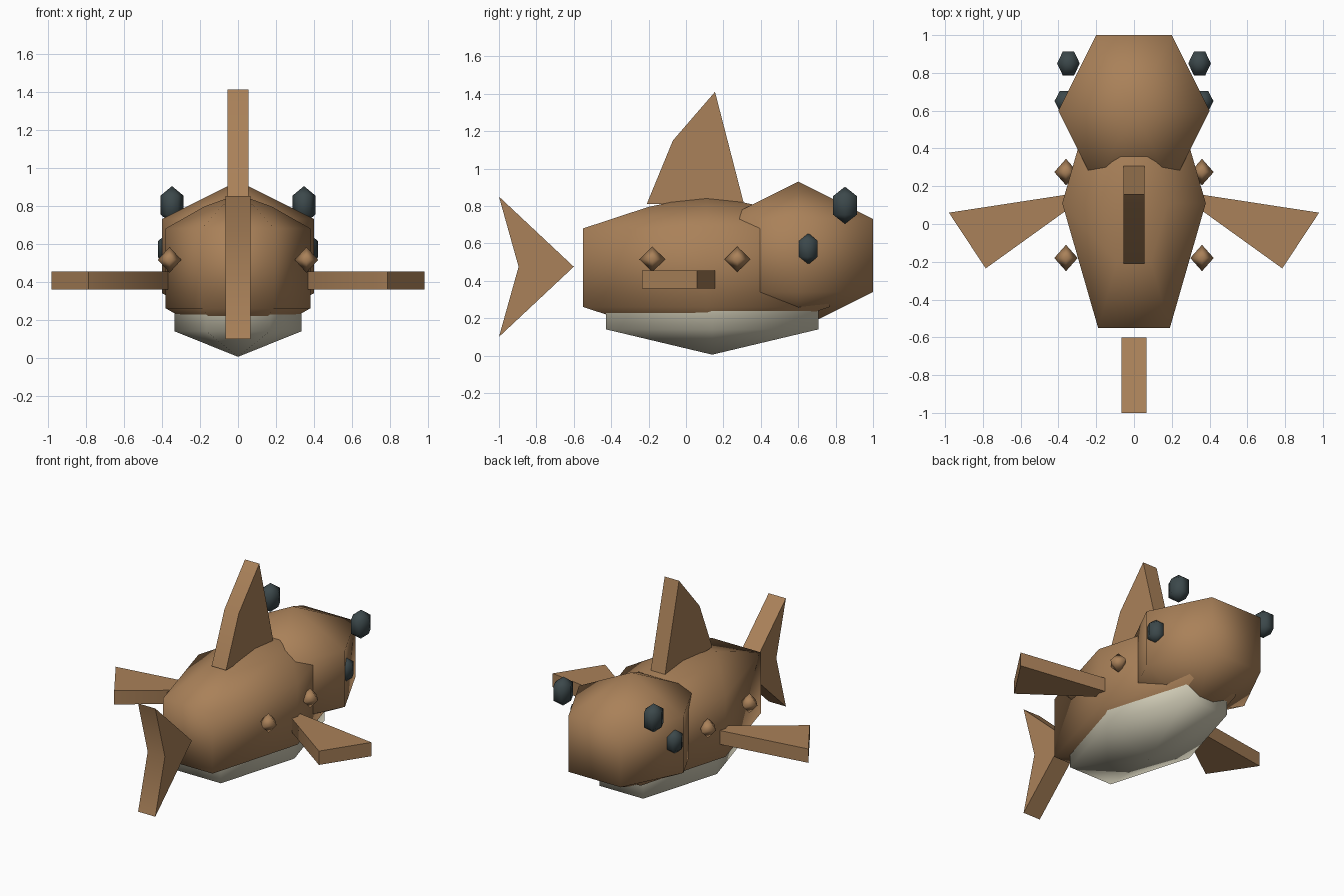
import bpy
import bmesh
from math import radians, cos, sin, pi

cube = bpy.data.objects.get("Cube")
if cube:
    bpy.data.objects.remove(cube, do_unlink=True)


def make_material(name, color):
    mat = bpy.data.materials.new(name)
    mat.use_nodes = True
    mat.diffuse_color = (*color, 1)
    mat.node_tree.nodes["Principled BSDF"].inputs["Base Color"].default_value = (*color, 1)
    return mat


BROWN = make_material("warm brown", (0.40, 0.22, 0.10))
CREAM = make_material("pale cream", (0.62, 0.59, 0.46))
SLATE = make_material("dark slate", (0.045, 0.065, 0.07))


def finish(name, bm, mat):
    bmesh.ops.recalc_face_normals(bm, faces=bm.faces)
    mesh = bpy.data.meshes.new(name)
    bm.to_mesh(mesh)
    bm.free()
    mesh.materials.append(mat)
    obj = bpy.data.objects.new(name, mesh)
    bpy.context.collection.objects.link(obj)
    bpy.ops.object.select_all(action="DESELECT")
    obj.select_set(True)
    bpy.context.view_layer.objects.active = obj
    bpy.ops.object.shade_smooth_by_angle(angle=radians(85))
    return obj


def faceted_ball(name, center, radii, pole, rings, mat, sides=6):
    """Stacked polygon rings (scale, height) closed by a pole at each end."""
    bm = bmesh.new()
    cx, cy, cz = center
    rx, ry = radii
    loops = []
    for scale, height in rings:
        loops.append([bm.verts.new((cx + rx * scale * cos(2 * pi * i / sides),
                                    cy + ry * scale * sin(2 * pi * i / sides),
                                    cz + height)) for i in range(sides)])
    top = bm.verts.new((cx, cy, cz + pole))
    bottom = bm.verts.new((cx, cy, cz - pole))
    for i in range(sides):
        j = (i + 1) % sides
        bm.faces.new((bottom, loops[0][j], loops[0][i]))
        bm.faces.new((top, loops[-1][i], loops[-1][j]))
        for low, high in zip(loops, loops[1:]):
            bm.faces.new((low[i], low[j], high[j], high[i]))
    return finish(name, bm, mat)


def slab(name, outline, to_point, depth, mat):
    """Flat outline extruded by depth; to_point places (a, b, d) in space."""
    bm = bmesh.new()
    front = [bm.verts.new(to_point(a, b, -depth)) for a, b in outline]
    back = [bm.verts.new(to_point(a, b, depth)) for a, b in outline]
    bm.faces.new(front)
    bm.faces.new(back)
    for i in range(len(outline)):
        j = (i + 1) % len(outline)
        bm.faces.new((front[i], front[j], back[j], back[i]))
    bmesh.ops.triangulate(bm, faces=[f for f in bm.faces if len(f.verts) > 3])
    return finish(name, bm, mat)


# Main masses
faceted_ball("body", (0, 0.11, 0.47), (0.38, 0.762), 0.39,
             [(0.47, -0.325), (1, -0.21), (1, 0.21), (0.47, 0.325)], BROWN)
faceted_ball("head", (0, 0.6, 0.535), (0.4, 0.462), 0.395,
             [(1, -0.195), (1, 0.195)], BROWN)
faceted_ball("belly", (0, 0.14, 0.28), (0.335, 0.655), 0.275,
             [(1, -0.14), (1, 0.14)], CREAM)

# Upright fins in the centre plane
def upright(a, b, d):
    return (d, a, b)


slab("dorsal_fin", [(-0.21, 0.81), (0.31, 0.81), (0.155, 1.41), (-0.07, 1.15)],
     upright, 0.055, BROWN)
slab("tail_fin", [(-0.6, 0.475), (-1, 0.85), (-0.895, 0.475), (-1, 0.10)],
     upright, 0.066, BROWN)

# Paired parts on both sides
for side, sign in (("left", 1), ("right", -1)):
    slab(side + "_side_fin",
         [(0.34, 0.158), (0.34, 0.085), (0.785, -0.235), (0.98, 0.06)],
         lambda a, b, d: (sign * a, b, 0.407 + d), 0.048, BROWN)
    faceted_ball(side + "_upper_eye", (sign * 0.347, 0.85, 0.803), (0.06, 0.073),
                 0.1, [(1, -0.05), (1, 0.05)], SLATE)
    faceted_ball(side + "_lower_eye", (sign * 0.365, 0.65, 0.571), (0.056, 0.062),
                 0.087, [(1, -0.043), (1, 0.043)], SLATE)
    for place, y in (("front", 0.275), ("rear", -0.18)):
        faceted_ball(side + "_" + place + "_bump", (sign * 0.36, y, 0.515),
                     (0.062, 0.07), 0.068, [(1, 0)], BROWN, sides=4)
